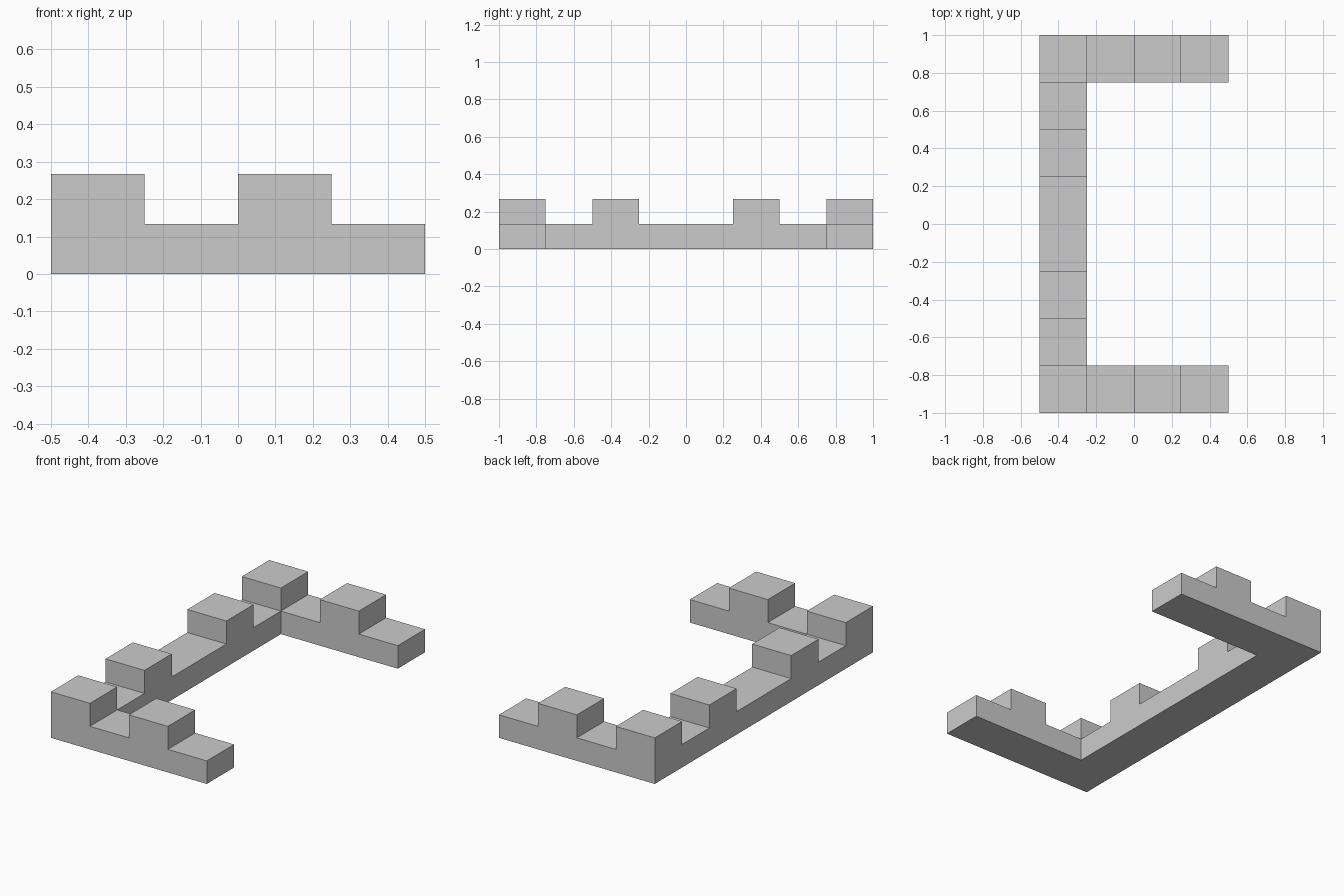
import bpy, bmesh

if "Cube" in bpy.data.objects:
    bpy.data.objects.remove(bpy.data.objects["Cube"])

CELL = 0.25      # side of one square block
WALL_H = 0.1335  # height of the low wall
TOP_H = 0.267    # height of the raised blocks

# U-shaped plan: (column, row) cells of the spine and the two arms
cells = [(c, r) for r in range(8) for c in range(4) if c == 0 or r in (0, 7)]
# Raised blocks: corners, arm middles and two on the spine
raised = {(0, 0), (2, 0), (0, 7), (2, 7), (0, 2), (0, 5)}

bm = bmesh.new()


def raise_faces(faces, height):
    """Move the vertices of the given faces to a height."""
    for v in {v for f in faces for v in f.verts}:
        v.co.z = height


def cell_of(face):
    c = face.calc_center_median()
    return int((c.x + 0.5) // CELL), int((c.y + 1.0) // CELL)


# Flat plan
for c, r in cells:
    x, y = -0.5 + c * CELL, -1.0 + r * CELL
    bm.faces.new([bm.verts.new((x + i * CELL, y + j * CELL, 0))
                  for i, j in ((0, 0), (1, 0), (1, 1), (0, 1))])
bmesh.ops.remove_doubles(bm, verts=bm.verts[:], dist=1e-4)

# Low wall
ext = bmesh.ops.extrude_face_region(bm, geom=bm.faces[:], use_keep_orig=True)
tops = [g for g in ext["geom"] if isinstance(g, bmesh.types.BMFace)]
raise_faces(tops, WALL_H)

# Raised blocks
picked = [f for f in tops if cell_of(f) in raised]
blocks = bmesh.ops.extrude_discrete_faces(bm, faces=picked)["faces"]
raise_faces(blocks, TOP_H)

bmesh.ops.recalc_face_normals(bm, faces=bm.faces[:])
# Merge coplanar faces into clean panels
bmesh.ops.dissolve_limit(bm, angle_limit=0.01, verts=bm.verts[:], edges=bm.edges[:])

mesh = bpy.data.meshes.new("battlement_wall")
bm.to_mesh(mesh)
bm.free()
bpy.context.collection.objects.link(bpy.data.objects.new("battlement_wall", mesh))
